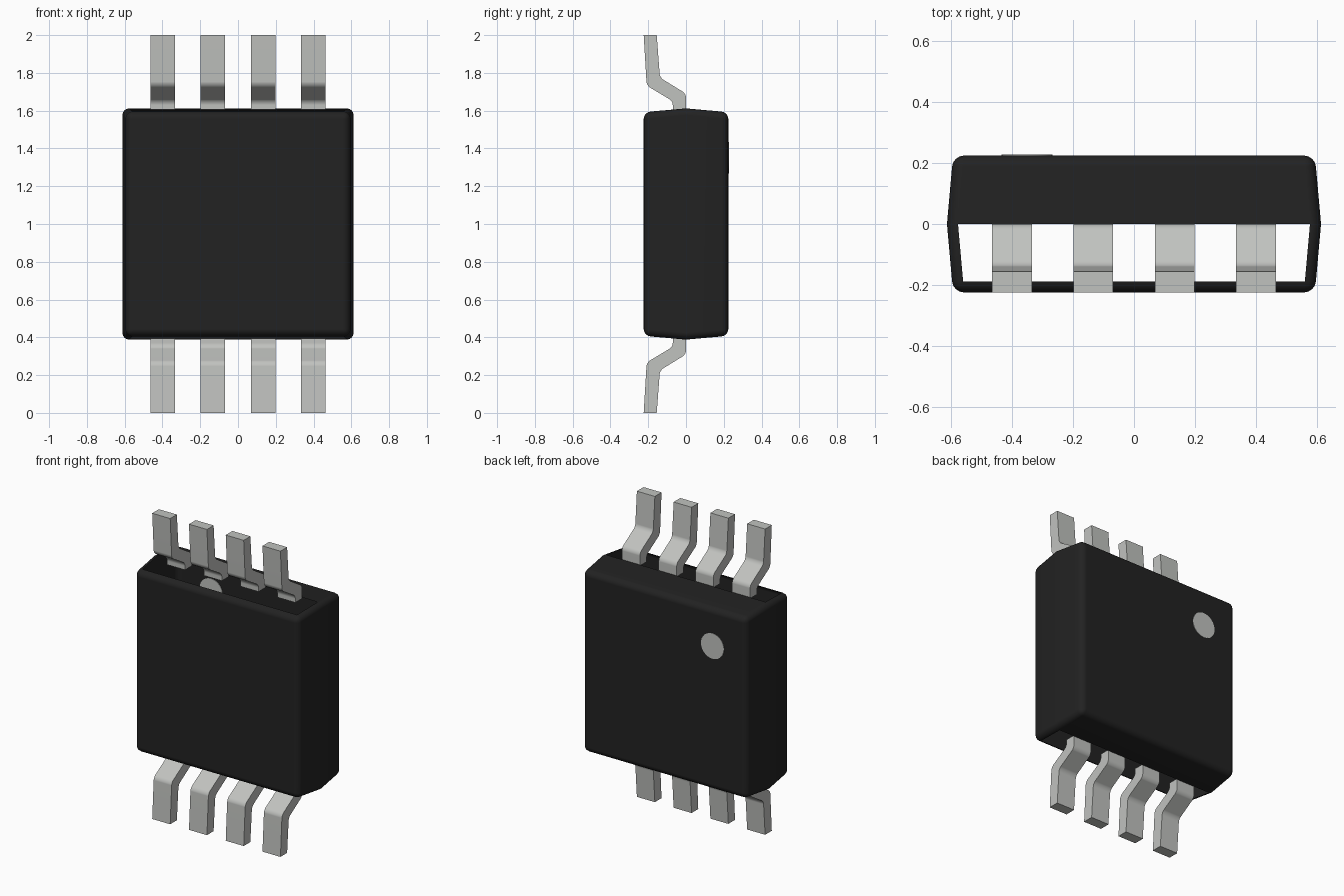
import bpy
import bmesh
from math import radians
from mathutils import Matrix

default_cube = bpy.data.objects.get("Cube")
if default_cube:
    bpy.data.objects.remove(default_cube, do_unlink=True)


def make_material(name, colour):
    mat = bpy.data.materials.new(name)
    mat.use_nodes = True
    mat.diffuse_color = (*colour, 1)
    mat.node_tree.nodes["Principled BSDF"].inputs["Base Color"].default_value = (*colour, 1)
    return mat


black_plastic = make_material("black plastic", (0.016, 0.016, 0.016))
dull_metal = make_material("dull metal", (0.53, 0.54, 0.52))


def finish(bm, name, mat, angle=30):
    mesh = bpy.data.meshes.new(name)
    bm.to_mesh(mesh)
    bm.free()
    obj = bpy.data.objects.new(name, mesh)
    bpy.context.collection.objects.link(obj)
    mesh.materials.append(mat)
    bpy.ops.object.select_all(action='DESELECT')
    obj.select_set(True)
    bpy.context.view_layer.objects.active = obj
    bpy.ops.object.shade_smooth_by_angle(angle=radians(angle))
    weighted = obj.modifiers.new("flat_face_normals", 'WEIGHTED_NORMAL')
    weighted.keep_sharp = True
    return obj


# Body: a square block widest at mid depth, with rounded edges
HALF_DEPTH = 0.224
bm = bmesh.new()
rings = []
for y, half in ((-HALF_DEPTH, 0.592), (0, 0.612), (HALF_DEPTH, 0.592)):
    rings.append([bm.verts.new((sx * half, y, 1 + sz * half))
                  for sx, sz in ((-1, -1), (1, -1), (1, 1), (-1, 1))])
bm.faces.new(rings[0])
bm.faces.new(rings[2][::-1])
for near, far in zip(rings, rings[1:]):
    for i in range(4):
        j = (i + 1) % 4
        bm.faces.new((near[i], far[i], far[j], near[j]))
bmesh.ops.recalc_face_normals(bm, faces=bm.faces[:])
ridge = set(rings[1])
round_edges = [e for e in bm.edges if not set(e.verts) <= ridge]
bmesh.ops.bevel(bm, geom=round_edges, offset=0.036, offset_type='OFFSET',
                segments=4, profile=0.5, affect='EDGES', clamp_overlap=True)

# The front half of the top and bottom is open to the hollow inside
bm.normal_update()
openings = [f for f in bm.faces if abs(f.normal.z) > 0.9 and f.calc_area() > 0.1
            and f.calc_center_median().y < 0]
bmesh.ops.delete(bm, geom=openings, context='FACES')
finish(bm, "chip_body", black_plastic)

# Orientation dot on the back, visible on both sides of the wall
bm = bmesh.new()
place = Matrix.Translation((-0.35, HALF_DEPTH, 1.35)) @ Matrix.Rotation(radians(90), 4, 'X')
bmesh.ops.create_cone(bm, cap_ends=True, segments=32, radius1=0.083, radius2=0.083,
                      depth=0.006, matrix=place)
finish(bm, "orientation_dot", dull_metal)

# Bent leads, above and below the body
LEAD_PROFILE = ((0, 0.605), (0, 0.69), (-0.138, 0.775), (-0.155, 1.0),
                (-0.224, 1.0), (-0.208, 0.733), (-0.07, 0.65), (-0.07, 0.605))
BENDS = (1, 2, 5, 6)


def make_lead(name, x, side, width=0.13):
    bm = bmesh.new()
    left, right = [[bm.verts.new((x + s * width / 2, y, 1 + side * z))
                    for y, z in LEAD_PROFILE] for s in (-1, 1)]
    bm.faces.new(left)
    bm.faces.new(right[::-1])
    count = len(LEAD_PROFILE)
    for i in range(count):
        j = (i + 1) % count
        bm.faces.new((left[i], right[i], right[j], left[j]))
    bmesh.ops.recalc_face_normals(bm, faces=bm.faces[:])
    bend_edges = [bm.edges.get((left[i], right[i])) for i in BENDS]
    bmesh.ops.bevel(bm, geom=bend_edges, offset=0.02, offset_type='OFFSET',
                    segments=4, profile=0.5, affect='EDGES')
    finish(bm, name, dull_metal)


for side, label in ((1, "upper"), (-1, "lower")):
    for i in range(4):
        make_lead(f"{label}_lead_{i + 1}", (i - 1.5) * 0.266, side)
